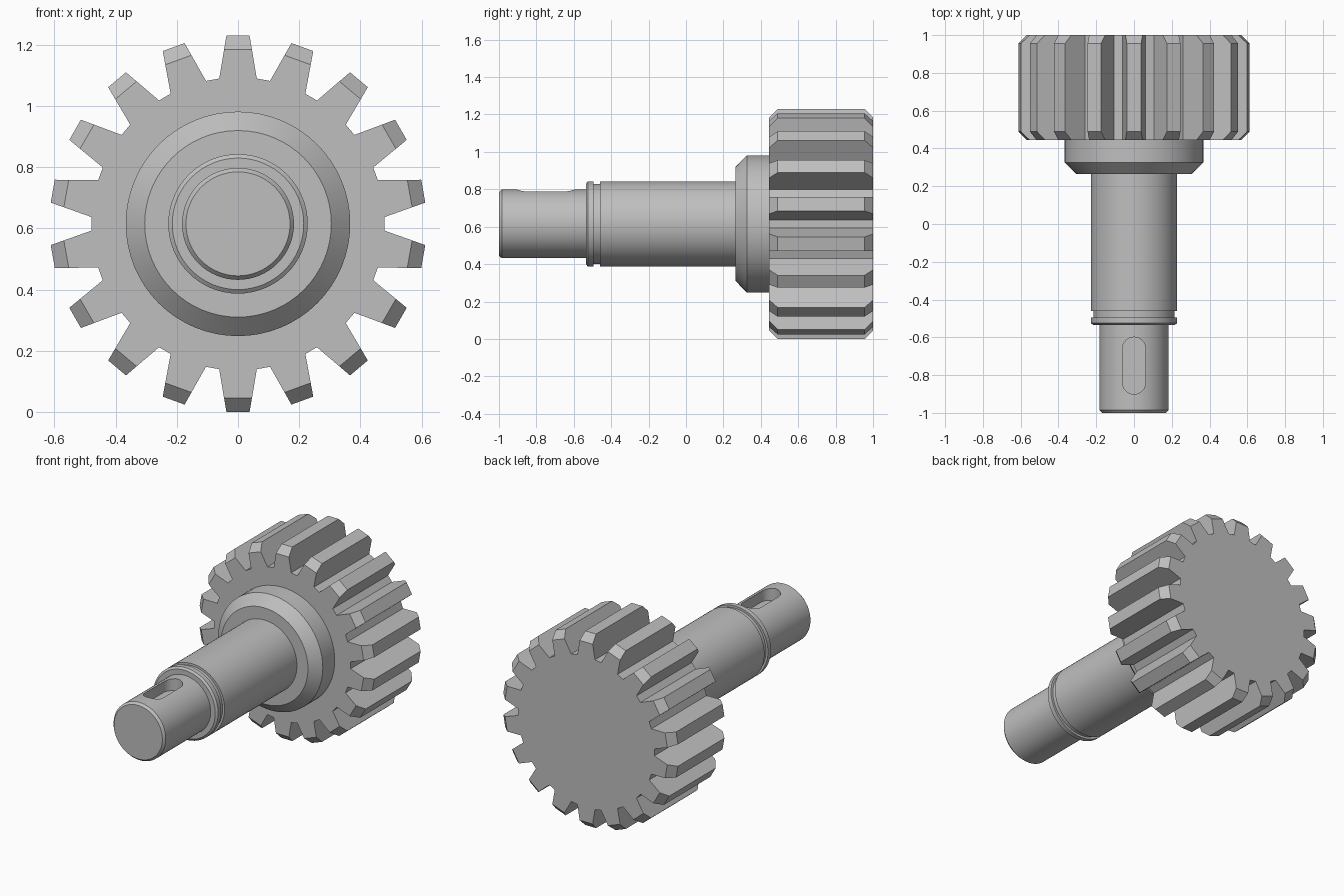
import bpy, bmesh, math
from mathutils import Vector, Matrix

AXIS_Z = 0.615          # height of the shaft axis
TEETH = 18

cube = bpy.data.objects.get("Cube")
if cube:
    bpy.data.objects.remove(cube, do_unlink=True)

steel = bpy.data.materials.new("grey steel")
steel.use_nodes = True
colour = (0.52, 0.52, 0.52, 1)
steel.diffuse_color = colour
steel.node_tree.nodes["Principled BSDF"].inputs["Base Color"].default_value = colour


def loft(name, sections):
    """Bridge equal-length (y, [(x, z)...]) sections and cap both ends."""
    bm = bmesh.new()
    rings = [[bm.verts.new((x, y, z + AXIS_Z)) for x, z in pts] for y, pts in sections]
    n = len(rings[0])
    for a, b in zip(rings, rings[1:]):
        for i in range(n):
            j = (i + 1) % n
            bm.faces.new((a[i], a[j], b[j], b[i]))
    bm.faces.new(rings[0])
    bm.faces.new(rings[-1])
    bmesh.ops.recalc_face_normals(bm, faces=bm.faces)
    mesh = bpy.data.meshes.new(name)
    bm.to_mesh(mesh)
    bm.free()
    mesh.materials.append(steel)
    obj = bpy.data.objects.new(name, mesh)
    bpy.context.collection.objects.link(obj)
    return obj


def circle(r, n=64):
    return [(r * math.sin(math.tau * i / n), r * math.cos(math.tau * i / n)) for i in range(n)]


def turned(name, profile):
    return loft(name, [(y, circle(r)) for y, r in profile])


def smooth(obj):
    bpy.ops.object.select_all(action='DESELECT')
    obj.select_set(True)
    bpy.context.view_layer.objects.active = obj
    bpy.ops.object.shade_smooth_by_angle(angle=math.radians(25))


def gear_outline(tip):
    """Straight-flanked teeth; tip is the outer radius of this section."""
    root, slope = 0.475, math.tan(math.radians(9.5))
    wide = 0.038 + (0.615 - root) * slope
    narrow = 0.038 + (0.615 - tip) * slope
    tooth = [(-wide, root), (-narrow, tip), (narrow, tip), (wide, root)]
    pts = []
    for k in range(TEETH):
        turn = Matrix.Rotation(-math.tau * k / TEETH, 2)
        pts += [tuple(turn @ Vector(p)) for p in tooth]
    return pts


# Gear with chamfered tooth ends
full, cut = gear_outline(0.615), gear_outline(0.57)
loft("gear", [(0.445, cut), (0.49, full), (0.955, full), (1.0, cut)])

# Hub boss in front of the gear
smooth(turned("hub", [(0.265, 0.305), (0.325, 0.367), (0.46, 0.367)]))

# Stepped shaft with retaining groove and collar
shaft = turned("shaft", [
    (-1.0, 0.17), (-0.985, 0.183), (-0.535, 0.183), (-0.535, 0.215), (-0.525, 0.228),
    (-0.495, 0.228), (-0.495, 0.214), (-0.46, 0.214), (-0.46, 0.228), (0.28, 0.228)])

# Round-ended keyway cutter, extruded down to the slot floor
half, y0, y1 = 0.061, -0.84, -0.66
bm = bmesh.new()
ring = []
for i in range(34):
    a = math.pi * (i if i < 17 else i - 1) / 16
    ring.append(bm.verts.new((half * math.cos(a), (y1 if i < 17 else y0) + half * math.sin(a), 0.72)))
face = bm.faces.new(ring)
top = bmesh.ops.extrude_face_region(bm, geom=[face])["geom"]
bmesh.ops.translate(bm, vec=(0, 0, 0.2), verts=[v for v in top if isinstance(v, bmesh.types.BMVert)])
bmesh.ops.recalc_face_normals(bm, faces=bm.faces)
mesh = bpy.data.meshes.new("keyway_cutter")
bm.to_mesh(mesh)
bm.free()
mesh.materials.append(steel)
cutter = bpy.data.objects.new("keyway_cutter", mesh)
bpy.context.collection.objects.link(cutter)

# Cut the keyway, then drop the cutter
mod = shaft.modifiers.new("keyway", 'BOOLEAN')
mod.operation, mod.solver, mod.object = 'DIFFERENCE', 'EXACT', cutter
bpy.ops.object.select_all(action='DESELECT')
shaft.select_set(True)
bpy.context.view_layer.objects.active = shaft
bpy.ops.object.modifier_apply(modifier=mod.name)
bpy.data.objects.remove(cutter, do_unlink=True)
smooth(shaft)
